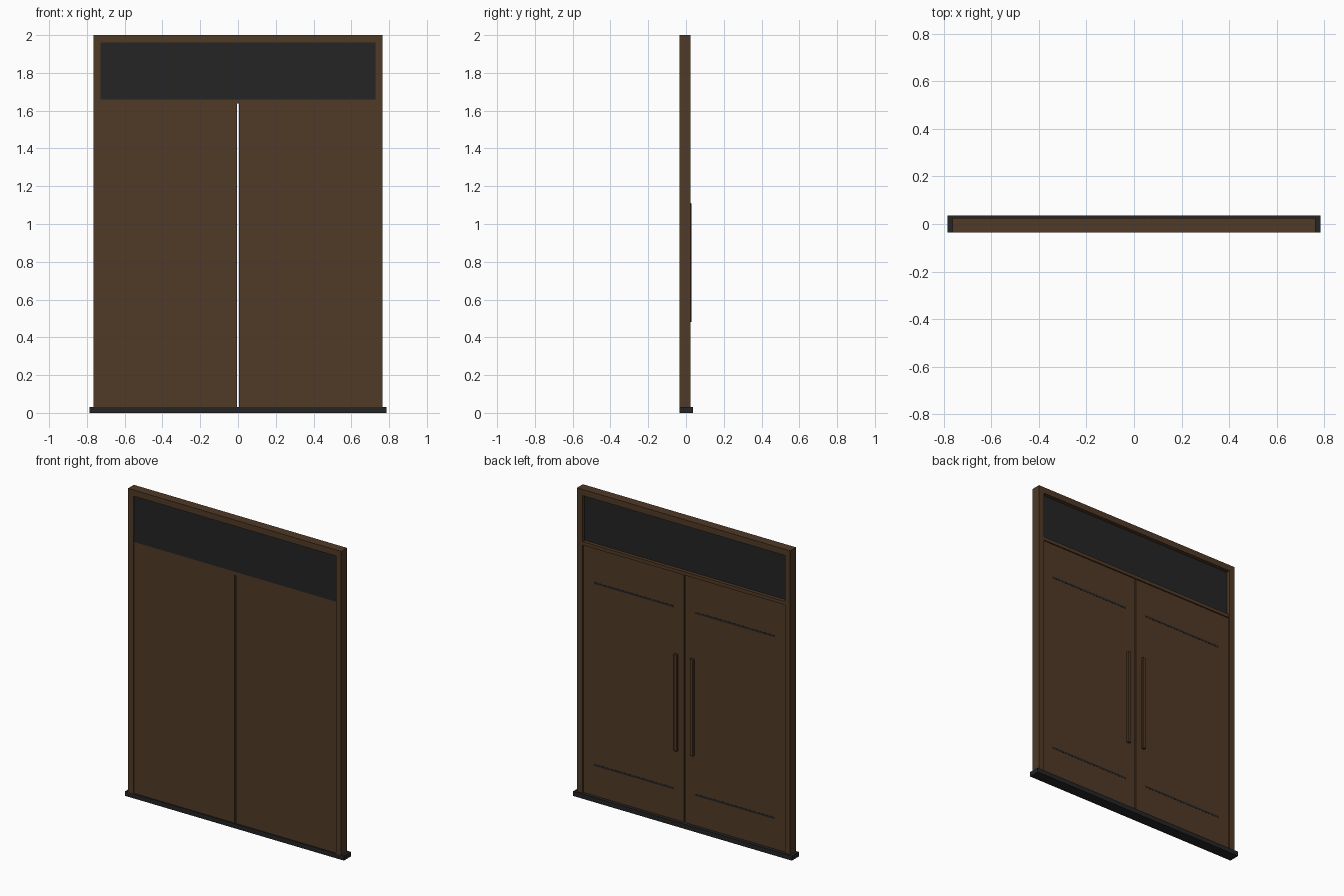
import bpy

if "Cube" in bpy.data.objects:
    bpy.data.objects.remove(bpy.data.objects["Cube"])


def material(name, rgb):
    m = bpy.data.materials.new(name)
    m.diffuse_color = (*rgb, 1)
    m.use_nodes = True
    m.node_tree.nodes["Principled BSDF"].inputs["Base Color"].default_value = m.diffuse_color
    return m


WOOD = material("dark_wood", (0.080, 0.042, 0.019))
BLACK = material("black", (0.018, 0.018, 0.018))


def box(name, x, y, z, mat, bevel=0):
    """Box from (min, max) ranges on each axis."""
    bpy.ops.mesh.primitive_cube_add(size=1, location=[sum(r) / 2 for r in (x, y, z)])
    o = bpy.context.object
    o.name = name
    o.scale = [r[1] - r[0] for r in (x, y, z)]
    bpy.ops.object.transform_apply(location=False, rotation=False, scale=True)
    o.data.materials.append(mat)
    if bevel:
        b = o.modifiers.new("bevel", 'BEVEL')
        b.width = bevel
        b.segments = 1
    return o


def mirrored(name, x, y, z, mat, bevel=0):
    """The same box on the left and right."""
    box(name + "_right", x, y, z, mat, bevel)
    box(name + "_left", (-x[1], -x[0]), y, z, mat, bevel)


FRAME_Y = (-0.035, 0.025)
DOOR_Y = (-0.028, 0.014)

# Sill
box("sill", (-0.785, 0.785), (-0.035, 0.036), (0, 0.03), BLACK)

# Frame
mirrored("frame_post", (0.727, 0.765), FRAME_Y, (0.03, 2.0), WOOD)
box("frame_head", (-0.727, 0.727), FRAME_Y, (1.96, 2.0), WOOD)
box("transom_bar", (-0.727, 0.727), (-0.028, 0.022), (1.637, 1.66), WOOD)

# Fixed window above the doors
box("transom_glass", (-0.727, 0.727), (-0.028, 0.0), (1.66, 1.96), BLACK)

# Door leaves with a narrow gap between them
mirrored("door_leaf", (0.004, 0.727), DOOR_Y, (0.03, 1.637), WOOD)

# Inlaid strips and pull handles on the back
for label, z in (("lower", 0.23), ("upper", 1.41)):
    mirrored(label + "_strip", (0.075, 0.65), (0.010, 0.015), (z - 0.006, z + 0.006), BLACK)
mirrored("pull_handle", (0.046, 0.070), (0.012, 0.029), (0.48, 1.11), WOOD, 0.003)
